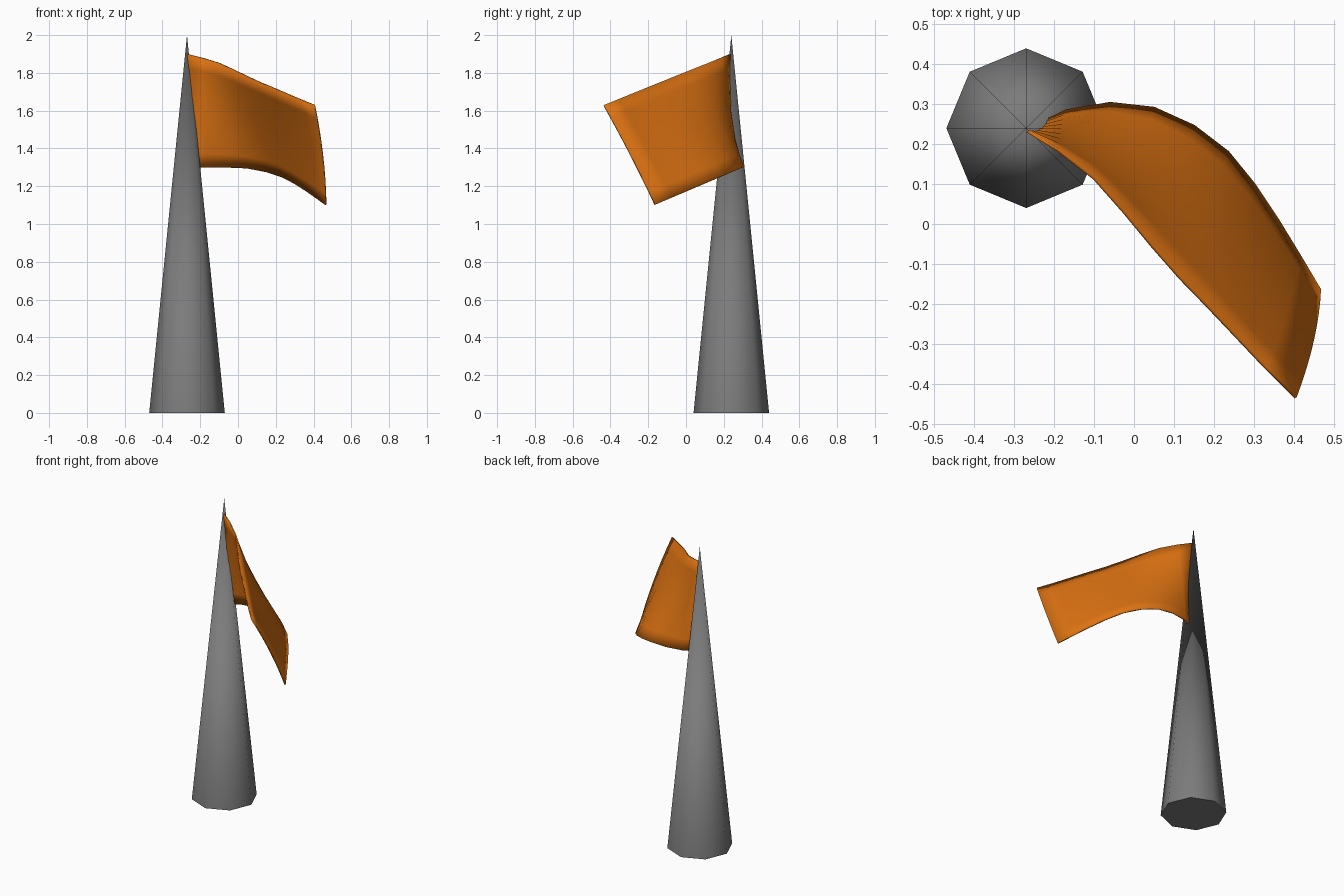
import bpy, bmesh
from mathutils import Vector

default = bpy.data.objects.get("Cube")
if default:
    bpy.data.objects.remove(default, do_unlink=True)


def material(name, rgb):
    mat = bpy.data.materials.new(name)
    mat.use_nodes = True
    mat.diffuse_color = (*rgb, 1)
    mat.node_tree.nodes["Principled BSDF"].inputs["Base Color"].default_value = (*rgb, 1)
    return mat


def finish(obj, mat, angle):
    obj.data.materials.append(mat)
    bpy.ops.object.select_all(action='DESELECT')
    obj.select_set(True)
    bpy.context.view_layer.objects.active = obj
    bpy.ops.object.shade_smooth_by_angle(angle=angle)


grey = material("pole grey", (0.2, 0.2, 0.2))
orange = material("flag orange", (0.72, 0.17, 0.006))

# Tapered eight-sided pole
bpy.ops.mesh.primitive_cone_add(vertices=8, radius1=0.2, radius2=0, depth=2,
                                location=(-0.27, 0.24, 1))
pole = bpy.context.object
pole.name = "pole"
finish(pole, grey, 0.9)

# Plan curves of the flag's top and bottom edges, from pole to free end
top_plan = [(-.27, .235), (-.19, .185), (-.10, .115), (-.025, .03), (.045, -.055),
            (.115, -.135), (.185, -.207), (.257, -.283), (.33, -.36), (.405, -.435)]
bottom_plan = [(-.27, .235), (-.17, .283), (-.06, .302), (.05, .29), (.15, .245),
               (.235, .18), (.30, .10), (.36, .01), (.413, -.077), (.465, -.165)]
top_edge = [Vector((x, y, 1.9 - 0.405 * (0.235 - y))) for x, y in top_plan]
bottom_edge = [Vector((x, y, 1.3 if x < 0 else 1.3 - 0.426 * (0.3 - y)))
               for x, y in bottom_plan]

# Flag cloth lofted between the two edges, bulging more toward the free end
ROWS = 8
bm = bmesh.new()
grid = []
for i, (a, b) in enumerate(zip(top_edge, bottom_edge)):
    u = i / (len(top_edge) - 1)
    column = []
    for j in range(ROWS + 1):
        v = j / ROWS
        bulge = 0.05 * u * v * (1 - v)
        column.append(bm.verts.new(a.lerp(b, v) + Vector((bulge, bulge * 0.5, 0))))
    grid.append(column)
for left, right in zip(grid, grid[1:]):
    for j in range(ROWS):
        bm.faces.new((left[j], left[j + 1], right[j + 1], right[j]))
mesh = bpy.data.meshes.new("flag")
bm.to_mesh(mesh)
bm.free()
flag = bpy.data.objects.new("flag", mesh)
bpy.context.collection.objects.link(flag)
finish(flag, orange, 0.9)

# Thin cloth thickness
solid = flag.modifiers.new("thickness", 'SOLIDIFY')
solid.thickness = 0.008
solid.offset = 0
